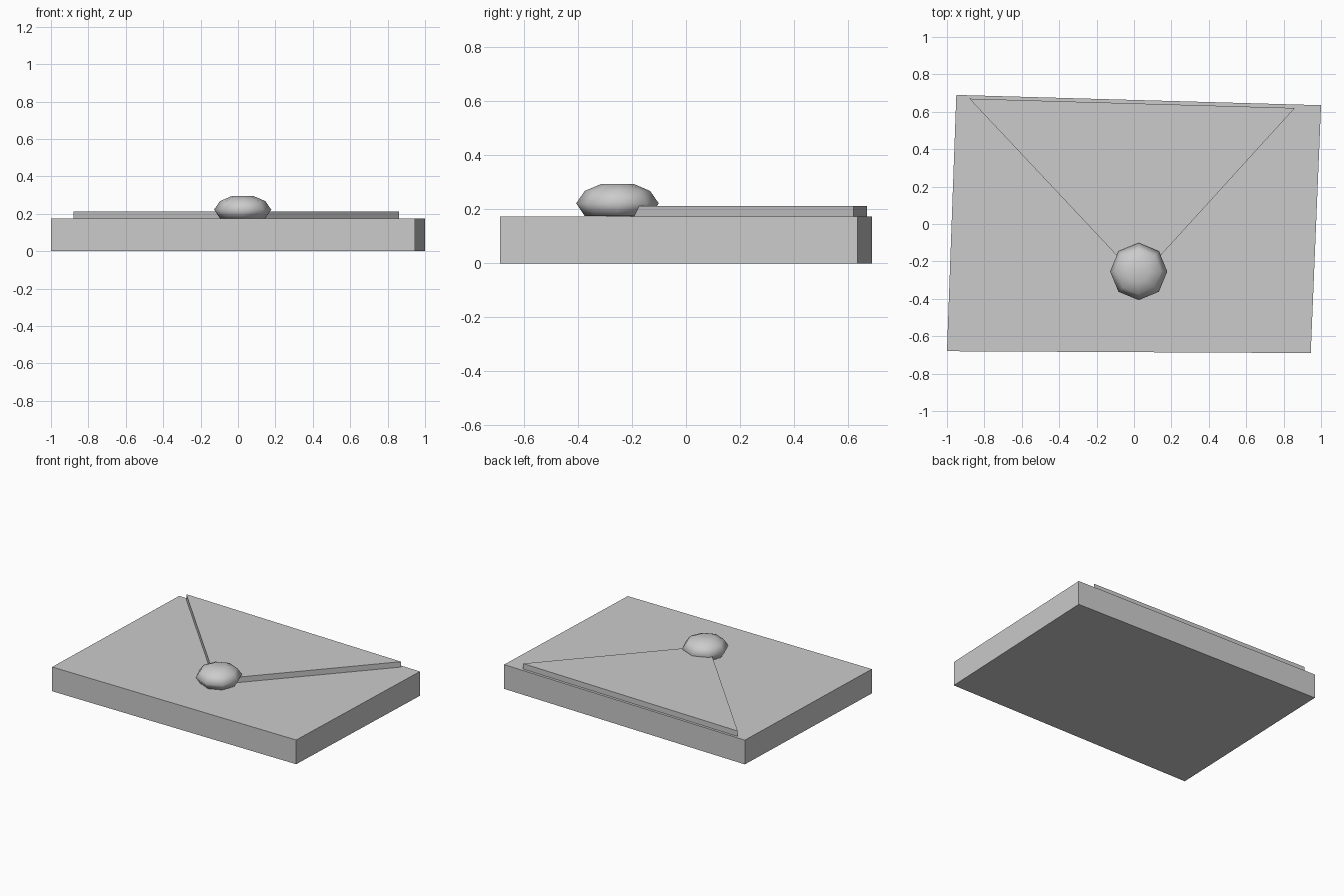
import bpy
import bmesh
from math import cos, sin, tau

if "Cube" in bpy.data.objects:
    bpy.data.objects.remove(bpy.data.objects["Cube"], do_unlink=True)

GREY = (0.6, 0.6, 0.6, 1)
paper = bpy.data.materials.new("light grey")
paper.use_nodes = True
paper.diffuse_color = GREY
paper.node_tree.nodes["Principled BSDF"].inputs["Base Color"].default_value = GREY


def loft(name, rings, smooth=False):
    """Skin a stack of matching rings, listed from bottom to top, and cap both ends."""
    bm = bmesh.new()
    loops = [[bm.verts.new(co) for co in ring] for ring in rings]
    n = len(loops[0])
    for low, high in zip(loops, loops[1:]):
        for i in range(n):
            j = (i + 1) % n
            bm.faces.new((low[i], low[j], high[j], high[i]))
    bm.faces.new(loops[0][::-1])
    bm.faces.new(loops[-1])
    for face in bm.faces:
        face.smooth = smooth
    mesh = bpy.data.meshes.new(name)
    bm.to_mesh(mesh)
    bm.free()
    mesh.materials.append(paper)
    obj = bpy.data.objects.new(name, mesh)
    bpy.context.collection.objects.link(obj)
    return obj


def slab(name, outline, bottom, top):
    return loft(name, [[(x, y, z) for x, y in outline] for z in (bottom, top)])


# Envelope body: a slightly skewed thick sheet
slab("envelope_body", [(-1, -0.68), (0.945, -0.69), (1, 0.635), (-0.95, 0.69)], 0, 0.174)

# Triangular closing flap, its tip under the seal
slab("envelope_flap", [(-0.88, 0.67), (0.027, -0.295), (0.86, 0.62)], 0.17, 0.213)

# Rounded eight-sided wax seal, as (radius, height) from bottom to top
profile = [(0.122, 0.176), (0.153, 0.222), (0.121, 0.268), (0.06, 0.294)]
loft("wax_seal", [[(0.025 + r * cos(i * tau / 8), -0.254 + r * sin(i * tau / 8), z)
                   for i in range(8)] for r, z in profile], smooth=True)
